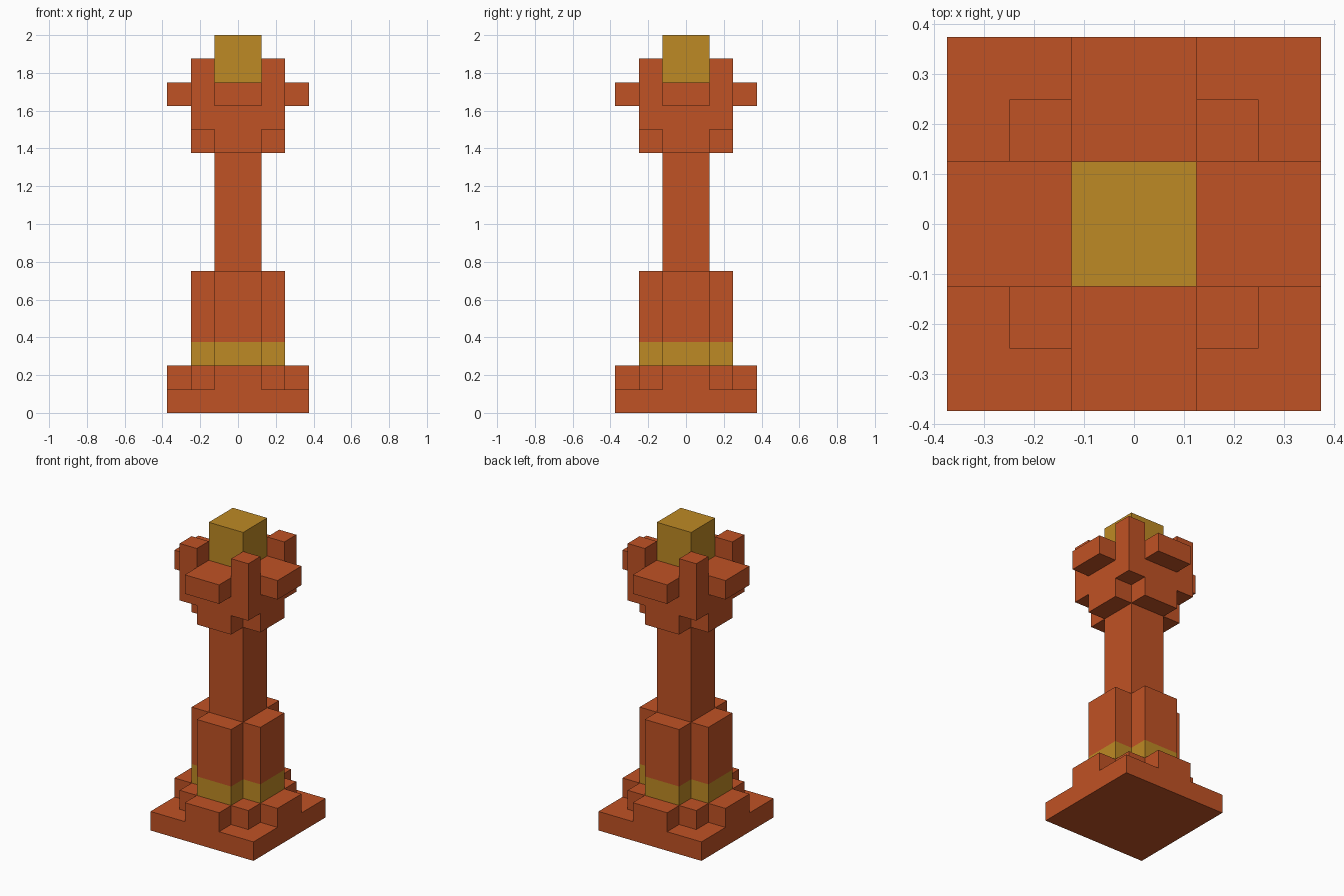
import bpy
import bmesh

cube = bpy.data.objects.get("Cube")
if cube:
    bpy.data.objects.remove(cube, do_unlink=True)

U = 0.125  # one block


def material(name, color):
    m = bpy.data.materials.new(name)
    m.use_nodes = True
    m.diffuse_color = color
    m.node_tree.nodes["Principled BSDF"].inputs["Base Color"].default_value = color
    return m


ORANGE = material("burnt orange", (0.527, 0.084, 0.018, 1))
GOLD = material("gold", (0.515, 0.254, 0.018, 1))


def prism(name, quadrant, z0, z1, mat, center=(0, 0)):
    """Extrude an outline, given as one quadrant turned four times, in block units."""
    outline, pts = [], quadrant
    for _ in range(4):
        outline += pts
        pts = [(-y, x) for x, y in pts]
    bm = bmesh.new()
    face = bm.faces.new([bm.verts.new((x * U, y * U, z0 * U)) for x, y in outline])
    top = bmesh.ops.extrude_face_region(bm, geom=[face])["geom"]
    bmesh.ops.translate(bm, vec=(0, 0, (z1 - z0) * U),
                        verts=[v for v in top if isinstance(v, bmesh.types.BMVert)])
    bmesh.ops.recalc_face_normals(bm, faces=bm.faces)
    mesh = bpy.data.meshes.new(name)
    bm.to_mesh(mesh)
    bm.free()
    mesh.materials.append(mat)
    ob = bpy.data.objects.new(name, mesh)
    ob.location = (center[0] * U, center[1] * U, 0)
    bpy.context.collection.objects.link(ob)
    return ob


# Footprints
def square(h):
    return [(h, h)]


PLUS = [(2, 1), (1, 1), (1, 2)]
STEPPED_PLUS = [(3, 1), (2, 1), (2, 2), (1, 2), (1, 3)]

# Base
prism("base_slab", square(3), 0, 1, ORANGE)
prism("base_step", STEPPED_PLUS, 1, 2, ORANGE)

# Pedestal and shaft
prism("pedestal_gold_band", PLUS, 2, 3, GOLD)
prism("pedestal", PLUS, 3, 6, ORANGE)
prism("shaft", square(1), 6, 11, ORANGE)

# Crown
prism("crown_collar", PLUS, 11, 12, ORANGE)
prism("crown_body", square(2), 12, 13, ORANGE)
prism("crown_arms", STEPPED_PLUS, 13, 14, ORANGE)
for side, sx in (("left", 1), ("right", -1)):
    for end, sy in (("front", -1), ("back", 1)):
        prism(f"crown_prong_{end}_{side}", square(0.5), 14, 15, ORANGE,
              (1.5 * sx, 1.5 * sy))

# Top block
prism("top_block", square(1), 14, 16, GOLD)
